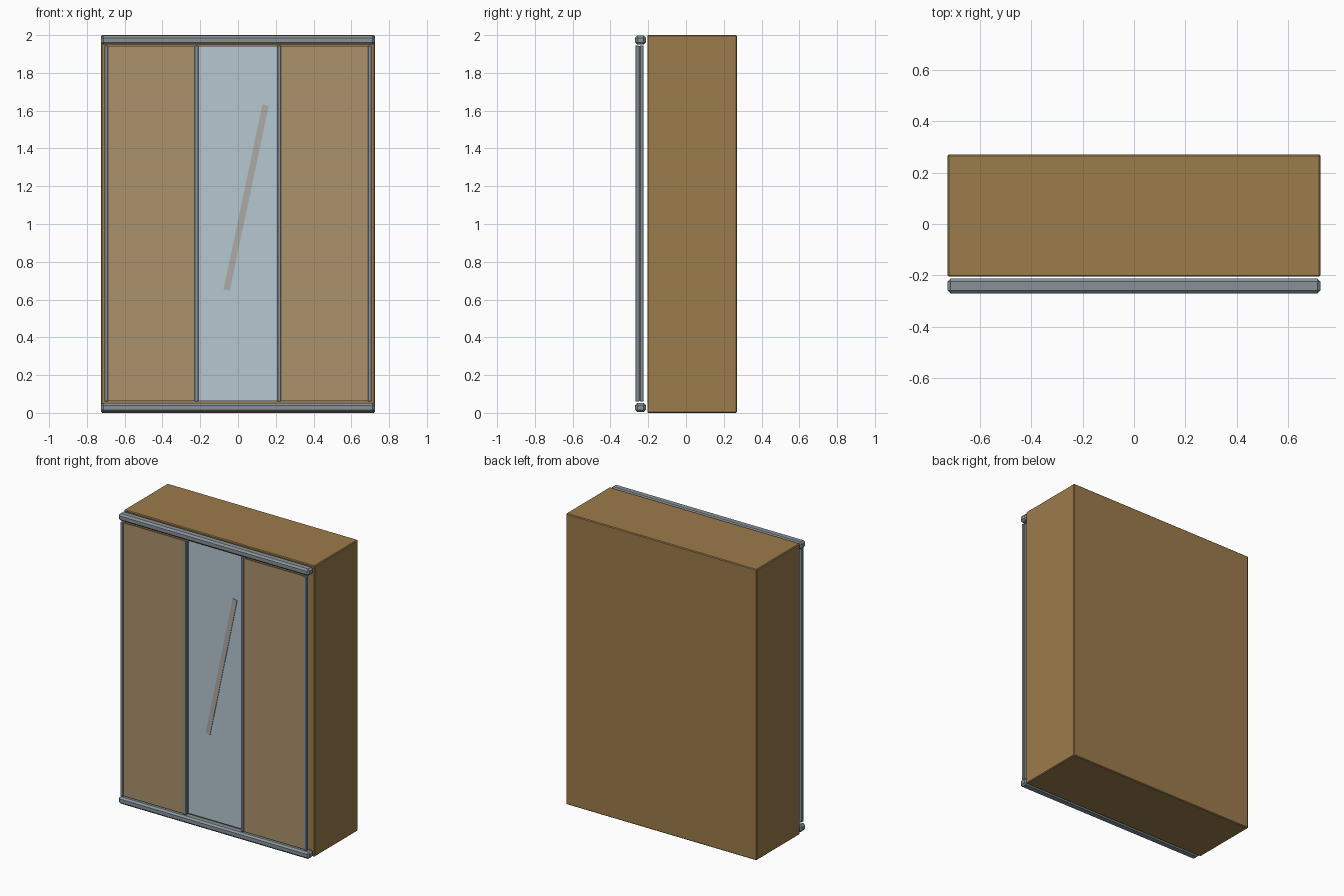
import bpy
import math

if "Cube" in bpy.data.objects:
    bpy.data.objects.remove(bpy.data.objects["Cube"])


def material(name, rgb):
    m = bpy.data.materials.new(name)
    m.diffuse_color = (*rgb, 1)
    m.use_nodes = True
    m.node_tree.nodes["Principled BSDF"].inputs["Base Color"].default_value = m.diffuse_color
    return m


WOOD = material("wood", (0.33, 0.20, 0.07))
PANEL = material("panel_wood", (0.41, 0.29, 0.145))
METAL = material("metal", (0.25, 0.29, 0.32))
GLASS = material("mirror_glass", (0.46, 0.58, 0.63))
STREAK = material("streak", (0.43, 0.40, 0.39))


def box(name, x, y, z, mat, bevel=0.0, tilt=0.0):
    """Box from (min, max) ranges, with an optional chamfer and tilt about y."""
    r = (x, y, z)
    bpy.ops.mesh.primitive_cube_add(size=1, location=[(a + b) / 2 for a, b in r])
    ob = bpy.context.object
    ob.name = name
    ob.scale = [b - a for a, b in r]
    bpy.ops.object.transform_apply(location=False, rotation=False, scale=True)
    ob.rotation_euler.y = tilt
    ob.data.materials.append(mat)
    if bevel:
        mod = ob.modifiers.new("chamfer", "BEVEL")
        mod.width = bevel
        mod.segments = 1
    return ob


# Cabinet body
box("cabinet_body", (-0.725, 0.725), (-0.205, 0.27), (0, 2), WOOD, 0.005)

# Sliding tracks, bottom and top
for name, z in (("bottom_track", (0.004, 0.052)), ("top_track", (1.95, 1.998))):
    box(name, (-0.725, 0.725), (-0.27, -0.212), z, METAL, 0.012)


def door(name, x0, x1, y0, y1, mat):
    """Panel set between two metal stiles."""
    w = 0.02
    box(name + "_panel", (x0 + w, x1 - w), (y0 + 0.006, y1 - 0.006), (0.064, 1.942), mat)
    for side, a in (("left", x0), ("right", x1 - w)):
        box(f"{name}_{side}_stile", (a, a + w), (y0, y1), (0.06, 1.945), METAL, 0.003)


# Outer doors run in the front channel, the mirror door behind them
door("left_door", -0.708, -0.21, -0.268, -0.247, PANEL)
door("right_door", 0.208, 0.708, -0.268, -0.247, PANEL)
door("mirror_door", -0.23, 0.228, -0.245, -0.224, GLASS)

# Slanted streak on the mirror
box("mirror_streak", (0.026, 0.060), (-0.243, -0.238), (0.64, 1.64), STREAK,
    tilt=math.radians(11.9))
